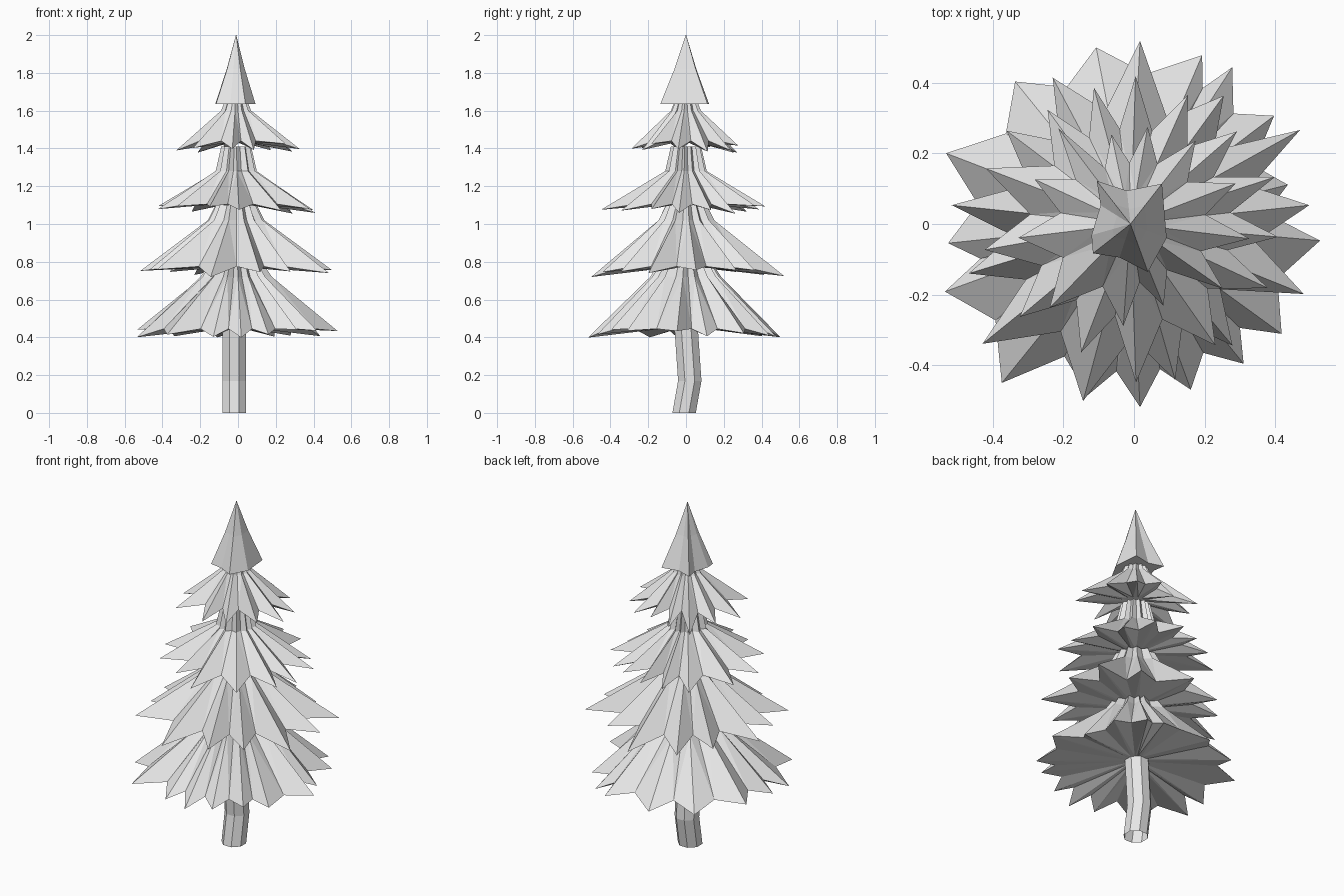
import bpy, bmesh, math, random

random.seed(4)
AXIS_X = -0.01          # the tree stands slightly off the origin

cube = bpy.data.objects.get("Cube")
if cube:
    bpy.data.objects.remove(cube, do_unlink=True)

grey = bpy.data.materials.new("pale_grey")
grey.use_nodes = True
colour = (0.8, 0.8, 0.8, 1)
grey.diffuse_color = colour
grey.node_tree.nodes["Principled BSDF"].inputs["Base Color"].default_value = colour


def polar(degrees, radius, z, x=AXIS_X, y=0.0):
    a = math.radians(degrees)
    return (x + radius * math.cos(a), y + radius * math.sin(a), z)


def loft(name, rings, caps=True):
    """Join rings of equal length, listed from bottom to top, into one flat-shaded part."""
    bm = bmesh.new()
    loops = [[bm.verts.new(p) for p in ring] for ring in rings]
    count = len(loops[0])
    for low, high in zip(loops, loops[1:]):
        for i in range(count):
            j = (i + 1) % count
            # Split along the diagonal that keeps the ridge and valley folds crisp
            if i % 2:
                bm.faces.new((low[i], low[j], high[j]))
                bm.faces.new((low[i], high[j], high[i]))
            else:
                bm.faces.new((low[i], low[j], high[i]))
                bm.faces.new((low[j], high[j], high[i]))
    bmesh.ops.recalc_face_normals(bm, faces=bm.faces)
    if caps:
        bm.faces.new(loops[0][::-1])
        bm.faces.new(loops[-1])
    bmesh.ops.dissolve_limit(bm, angle_limit=0.02, verts=bm.verts, edges=bm.edges)
    mesh = bpy.data.meshes.new(name)
    bm.to_mesh(mesh)
    bm.free()
    mesh.materials.append(grey)
    obj = bpy.data.objects.new(name, mesh)
    bpy.context.collection.objects.link(obj)


def branch_tier(name, tips, tip_z, notch, rise, shoulder, neck):
    """Folded star skirt: tips are (angle, radius in hundredths), anticlockwise."""
    under, rim, upper, top = [], [], [], []
    for k, (angle, reach) in enumerate(tips):
        after, next_reach = tips[(k + 1) % len(tips)]
        middle = angle + (after - angle) % 360 / 2
        dip = notch * min(reach, next_reach) / 100
        z = tip_z + random.uniform(-0.02, 0.03)
        # Ridge running to the tip, then the valley beside it
        for a, r, rz, fold in ((angle, reach / 100, z, 1.0),
                               (middle, dip, tip_z + rise, 0.8)):
            under.append(polar(a, 0.05, tip_z + 0.04))
            rim.append(polar(a, r, rz))
            upper.append(polar(a, shoulder[0] * fold, shoulder[1]))
            top.append(polar(a, neck[0] * fold, neck[1]))
    loft(name, (under, rim, upper, top))


# Bent eight-sided trunk, open at the ends
trunk_path = ((-0.01, 0), (0.02, 0.17), (0.0, 0.46))
loft("trunk", [[polar(45 * k + 22.5, 0.067, z, x=-0.02, y=y) for k in range(8)]
               for y, z in trunk_path], caps=False)

# Four tiers of folded branches
lowest = ((-174, 52), (-160, 56), (-129, 58), (-104, 50), (-87, 52), (-70, 50),
          (-51, 51), (-36, 53), (-5, 54), (14, 46), (37, 51), (57, 53), (67, 52),
          (101, 51), (129, 52), (159, 56))
lower = ((6, 51), (29, 55), (54, 45), (87, 52), (118, 47), (143, 44), (174, 51),
         (197, 48), (219, 54), (255, 52), (286, 46), (310, 45), (338, 53))
upper = ((-5, 42), (18, 43), (41, 40), (66, 40), (88, 42), (105, 40), (126, 40),
         (159, 44), (190, 42), (220, 41), (249, 39), (272, 45), (305, 42),
         (335, 43))
highest = ((-7, 34), (21, 32), (52, 30), (80, 28), (102, 26), (127, 34), (155, 30),
           (187, 32), (226, 33), (266, 29), (292, 25), (325, 32))

branch_tier("lowest_branches", lowest, 0.415, 0.84, 0.03, (0.19, 0.72), (0.15, 0.78))
branch_tier("lower_branches", lower, 0.735, 0.7, 0.04, (0.15, 1.02), (0.11, 1.1))
branch_tier("upper_branches", upper, 1.07, 0.68, 0.035, (0.11, 1.28), (0.08, 1.41))
branch_tier("highest_branches", highest, 1.395, 0.67, 0.045, (0.08, 1.6), (0.06, 1.65))

# Pointed crown with an uneven hem
hem = ((52, 14.5), (96, 9.5), (128, 15.5), (148, 10), (196, 11.5), (218, 13.5),
       (252, 10), (290, 14.5), (339, 11))
loft("crown", [[polar(a, r * scale, z) for a, r in hem]
               for scale, z in ((0.01, 1.635), (0.0045, 1.82), (0.0001, 2.0))])
